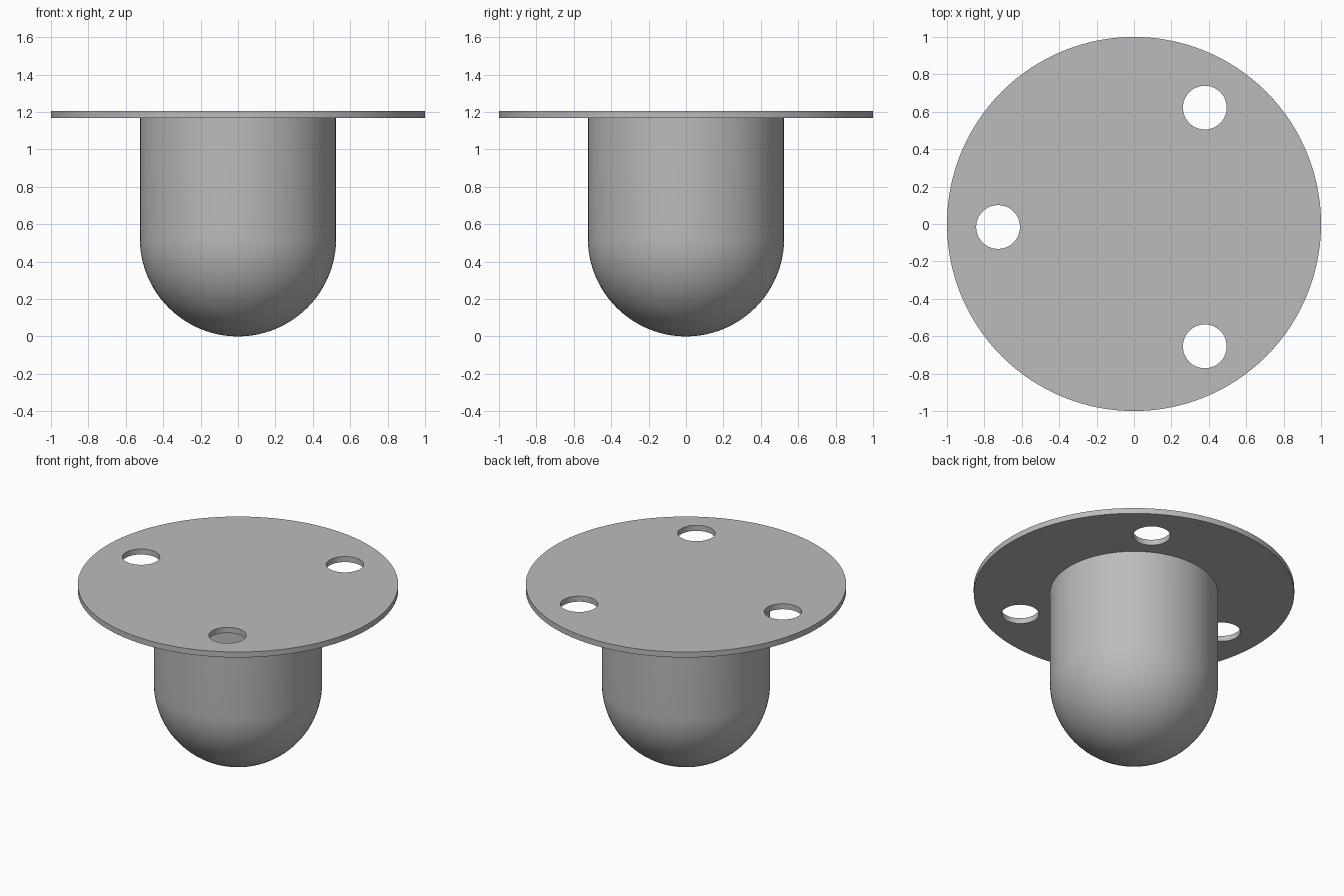
import bpy, bmesh
from math import sin, cos, pi, radians
from mathutils import Vector, Matrix

cube = bpy.data.objects.get("Cube")
if cube:
    bpy.data.objects.remove(cube, do_unlink=True)

GREY = (0.5, 0.5, 0.5, 1)
grey = bpy.data.materials.new("plain grey")
grey.use_nodes = True
grey.diffuse_color = GREY
grey.node_tree.nodes["Principled BSDF"].inputs["Base Color"].default_value = GREY

BODY_R = 0.525
PLATE_BOTTOM, PLATE_TOP = 1.167, 1.205


def add_object(name, bm):
    mesh = bpy.data.meshes.new(name)
    bm.to_mesh(mesh)
    bm.free()
    mesh.materials.append(grey)
    obj = bpy.data.objects.new(name, mesh)
    bpy.context.collection.objects.link(obj)
    return obj


def add_disc(bm, x, y, radius, bottom, top, sides):
    bmesh.ops.create_cone(bm, cap_ends=True, segments=sides,
                          radius1=radius, radius2=radius, depth=top - bottom,
                          matrix=Matrix.Translation((x, y, (bottom + top) / 2)))


def smooth(obj):
    bpy.ops.object.select_all(action="DESELECT")
    obj.select_set(True)
    bpy.context.view_layer.objects.active = obj
    bpy.ops.object.shade_smooth_by_angle(angle=radians(30))


# Round-bottomed body: quarter arc plus straight wall, spun about z
bm = bmesh.new()
steps = 24
profile = [Vector((BODY_R * sin(a), 0, BODY_R * (1 - cos(a))))
           for a in (i * pi / 2 / steps for i in range(steps + 1))]
profile.append(Vector((BODY_R, 0, PLATE_BOTTOM)))
verts = [bm.verts.new(p) for p in profile]
edges = [bm.edges.new(pair) for pair in zip(verts, verts[1:])]
bmesh.ops.spin(bm, geom=verts + edges, cent=(0, 0, 0), axis=(0, 0, 1),
               angle=2 * pi, steps=96, use_duplicate=False)
bmesh.ops.remove_doubles(bm, verts=bm.verts, dist=0.0005)
bmesh.ops.recalc_face_normals(bm, faces=bm.faces)
body = add_object("round_bottom_body", bm)
smooth(body)

# Mounting flange
bm = bmesh.new()
add_disc(bm, 0, 0, 1.0, PLATE_BOTTOM, PLATE_TOP, 128)
flange = add_object("mounting_flange", bm)

# Three screw holes, on a circle slightly off the flange centre
bm = bmesh.new()
for k in range(3):
    angle = pi + k * 2 * pi / 3
    add_disc(bm, 0.01 + 0.737 * cos(angle), -0.016 + 0.737 * sin(angle),
             0.117, PLATE_BOTTOM - 0.1, PLATE_TOP + 0.1, 48)
cutter = add_object("screw_hole_cutter", bm)
cutter.hide_render = True

cut = flange.modifiers.new("screw_holes", "BOOLEAN")
cut.operation = "DIFFERENCE"
cut.solver = "EXACT"
cut.object = cutter
bpy.ops.object.select_all(action="DESELECT")
flange.select_set(True)
bpy.context.view_layer.objects.active = flange
bpy.ops.object.modifier_apply(modifier=cut.name)
bpy.data.objects.remove(cutter, do_unlink=True)
smooth(flange)
